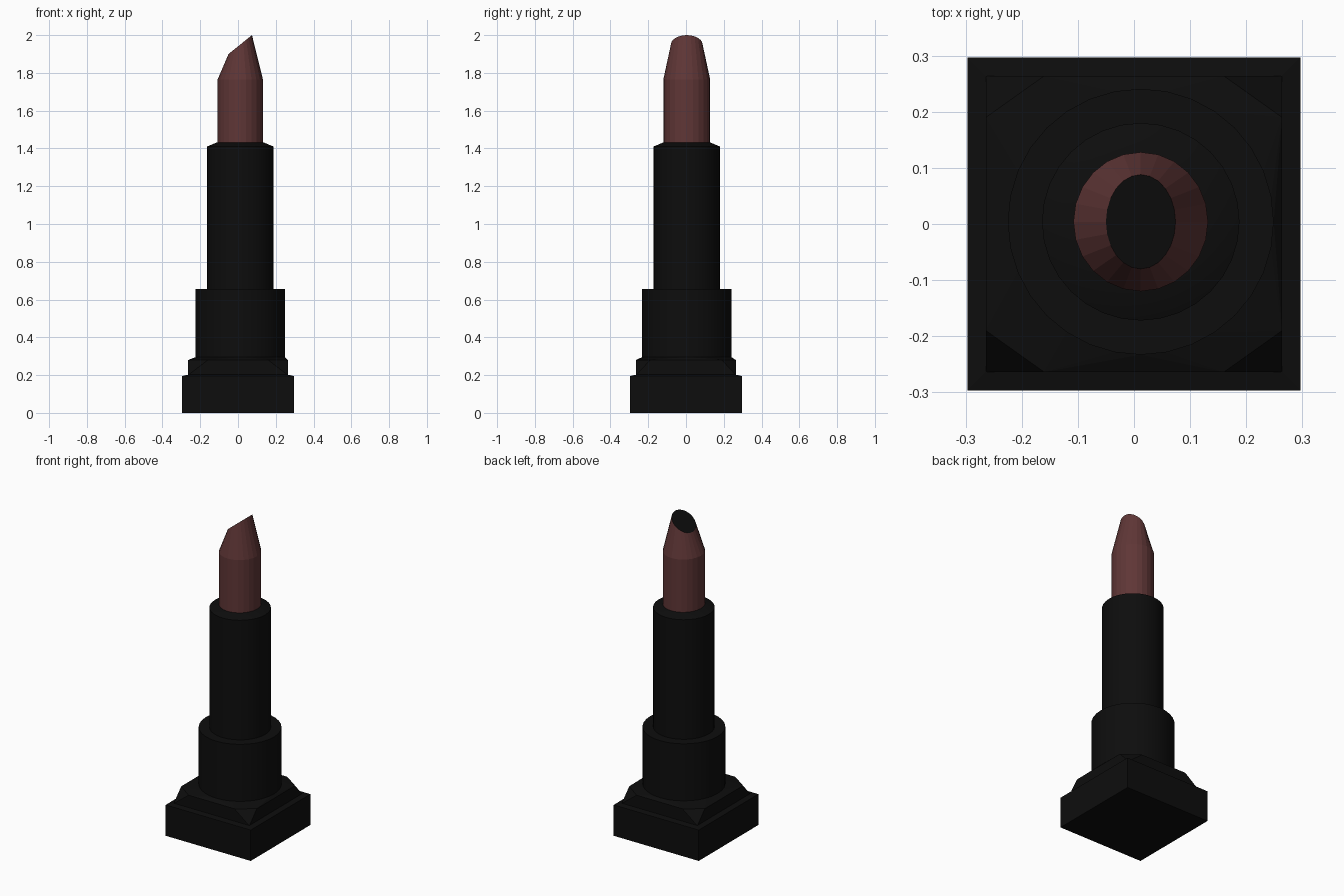
import bpy, bmesh, math

if "Cube" in bpy.data.objects:
    bpy.data.objects.remove(bpy.data.objects["Cube"])

CX, CY = 0.012, 0.004  # the round parts sit slightly off the base centre


def material(name, rgb):
    m = bpy.data.materials.new(name)
    m.diffuse_color = (*rgb, 1)
    m.use_nodes = True
    m.node_tree.nodes["Principled BSDF"].inputs["Base Color"].default_value = m.diffuse_color
    return m


BLACK = material("black_plastic", (0.004, 0.004, 0.004))
PINK = material("dusty_rose", (0.115, 0.037, 0.037))


def finish(name, bm, mats, smooth=None):
    bmesh.ops.recalc_face_normals(bm, faces=bm.faces)
    mesh = bpy.data.meshes.new(name)
    bm.to_mesh(mesh)
    bm.free()
    for m in mats:
        mesh.materials.append(m)
    ob = bpy.data.objects.new(name, mesh)
    bpy.context.collection.objects.link(ob)
    if smooth:
        bpy.ops.object.select_all(action='DESELECT')
        ob.select_set(True)
        bpy.context.view_layer.objects.active = ob
        bpy.ops.object.shade_smooth_by_angle(angle=math.radians(smooth))
    return ob


def ring(n, rx, ry, z, slope=0):
    """Ellipse around the tube axis, tilted along x by slope."""
    pts = []
    for i in range(n):
        a = 2 * math.pi * i / n
        dx = rx * math.cos(a)
        pts.append((CX + dx, CY + ry * math.sin(a), z + slope * dx))
    return pts


def loft(name, rings, mats, smooth=None, cap_slot=0):
    """Skin a stack of rings and close both ends."""
    bm = bmesh.new()
    loops = [[bm.verts.new(p) for p in r] for r in rings]
    n = len(loops[0])
    for a, b in zip(loops, loops[1:]):
        for i in range(n):
            j = (i + 1) % n
            bm.faces.new((a[i], a[j], b[j], b[i]))
    bm.faces.new(loops[0][::-1])
    bm.faces.new(loops[-1]).material_index = cap_slot
    return finish(name, bm, mats, smooth)


def hull(name, points, mats):
    bm = bmesh.new()
    for p in points:
        bm.verts.new(p)
    bmesh.ops.convex_hull(bm, input=bm.verts)
    bmesh.ops.dissolve_limit(bm, angle_limit=0.01, verts=bm.verts, edges=bm.edges)
    return finish(name, bm, mats)


SIGNS = [(sx, sy) for sx in (-1, 1) for sy in (-1, 1)]

# Square foot, with a top that rises slightly towards the plinth
foot = []
for sx, sy in SIGNS:
    foot += [(sx * 0.297, sy * 0.297, 0), (sx * 0.297, sy * 0.297, 0.195),
             (sx * 0.264, sy * 0.264, 0.202)]
hull("square_base", foot, [BLACK])

# Plinth: square below, octagon above, gently sloping up to the collar
plinth = ring(32, 0.237, 0.237, 0.295)
for sx, sy in SIGNS:
    plinth += [(sx * 0.264, sy * 0.264, 0.20),
               (sx * 0.16, sy * 0.264, 0.28), (sx * 0.264, sy * 0.19, 0.28)]
hull("plinth", plinth, [BLACK])

# Wide collar and the slimmer inner tube with a bevelled lip
loft("collar", [ring(32, 0.237, 0.237, z) for z in (0.28, 0.655)], [BLACK], 30)
loft("inner_tube", [ring(32, 0.176, 0.176, 0.64), ring(32, 0.176, 0.176, 1.41),
                    ring(32, 0.124, 0.124, 1.432)], [BLACK], 30)

# Lipstick bullet tapering to a slanted dark oval cut
loft("lipstick_bullet", [ring(24, 0.12, 0.124, 1.40), ring(24, 0.12, 0.124, 1.765),
                         ring(24, 0.062, 0.084, 1.95, 0.806)],
     [PINK, BLACK], cap_slot=1)
